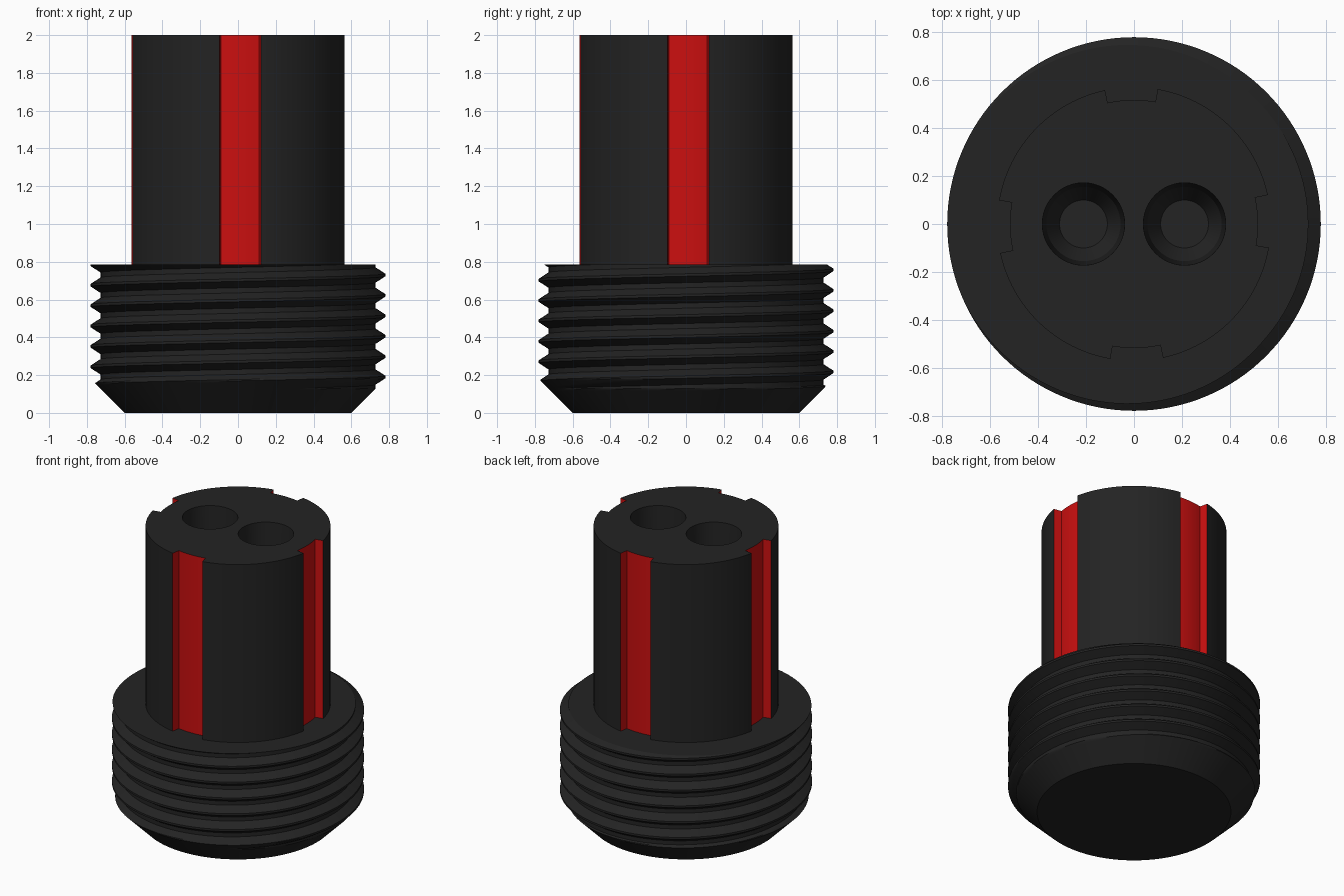
import bpy, bmesh, math

if "Cube" in bpy.data.objects:
    bpy.data.objects.remove(bpy.data.objects["Cube"])

TAU = 2 * math.pi


def material(name, rgb):
    m = bpy.data.materials.new(name)
    m.diffuse_color = (*rgb, 1)
    m.use_nodes = True
    m.node_tree.nodes["Principled BSDF"].inputs["Base Color"].default_value = m.diffuse_color
    return m


BLACK = material("black plastic", (0.017, 0.017, 0.017))
RED = material("red groove", (0.6, 0.005, 0.005))


def make(name, bm, mats):
    bmesh.ops.recalc_face_normals(bm, faces=bm.faces)
    me = bpy.data.meshes.new(name)
    bm.to_mesh(me)
    bm.free()
    ob = bpy.data.objects.new(name, me)
    bpy.context.collection.objects.link(ob)
    for m in mats:
        me.materials.append(m)
    return ob


def select_only(ob):
    bpy.ops.object.select_all(action='DESELECT')
    ob.select_set(True)
    bpy.context.view_layer.objects.active = ob


# Threaded base: helical ridges, cut flat on top and chamfered below
TOP, PITCH, ROOT, CREST = 0.785, 0.108, 0.728, 0.78
PHASE = 0.73            # height of a crest on the +x side
N, SUB, TURNS = 128, 16, 11


def thread_radius(z, ang):
    f = ((z - PHASE) / PITCH - ang / TAU) % 1.0
    d = min(f, 1 - f)   # distance from crest in turns
    t = min(max((d - 0.0625) / 0.3125, 0), 1)
    return CREST + (ROOT - CREST) * t


bm = bmesh.new()
cols = []
for i in range(N):
    ang = TAU * i / N
    col = []
    for j in range(TURNS * SUB + 1):
        z = PHASE + PITCH * (ang / TAU + j / SUB - 9)
        z = min(max(z, 0), TOP)
        r = min(thread_radius(z, ang), 0.6 + z)
        col.append(bm.verts.new((r * math.cos(ang), r * math.sin(ang), z)))
    cols.append(col)
for i in range(N):
    a, b = cols[i], cols[(i + 1) % N]
    shift = SUB if i == N - 1 else 0     # last column joins one turn higher
    for j in range(TURNS * SUB - shift):
        bm.faces.new((a[j], b[j + shift], b[j + shift + 1], a[j + 1]))
bmesh.ops.remove_doubles(bm, verts=bm.verts, dist=1e-5)
bmesh.ops.delete(bm, geom=[v for v in bm.verts if not v.link_faces], context='VERTS')
for z in (0, TOP):
    rim = [v for v in bm.verts if abs(v.co.z - z) < 1e-5]
    rim.sort(key=lambda v: math.atan2(v.co.y, v.co.x))
    bm.faces.new(rim)
base = make("threaded_base", bm, [BLACK])

# Shaft: round outline with four radial-walled grooves
R, FLOOR, HALF, TURN = 0.572, 0.518, math.radians(11.1), math.radians(1.15)
outline = []
for q in range(4):
    c = q * TAU / 4 + TURN
    outline += [(FLOOR, c - HALF + 2 * HALF * k / 8) for k in range(9)]
    span = TAU / 4 - 2 * HALF
    outline += [(R, c + HALF + span * k / 24) for k in range(25)]
bm = bmesh.new()
rings = [[bm.verts.new((r * math.cos(a), r * math.sin(a), z)) for r, a in outline]
         for z in (TOP - 0.002, 2.0)]
lo, hi = rings
for i in range(len(outline)):
    k = (i + 1) % len(outline)
    f = bm.faces.new((lo[i], lo[k], hi[k], hi[i]))
    if min(outline[i][0], outline[k][0]) < R:
        f.material_index = 1
bm.faces.new(hi)
bm.faces.new(lo[::-1])
shaft = make("grooved_shaft", bm, [BLACK, RED])

# Two blind holes in the shaft top
for x in (-0.211, 0.211):
    bm = bmesh.new()
    prof = [(0.174, 2.05), (0.172, 2.0), (0.155, 1.5), (0.1, 1.4)]
    rings = [[bm.verts.new((x + r * math.cos(TAU * i / 48), r * math.sin(TAU * i / 48), z))
              for i in range(48)] for r, z in prof]
    for a, b in zip(rings, rings[1:]):
        for i in range(48):
            k = (i + 1) % 48
            bm.faces.new((a[i], a[k], b[k], b[i]))
    bm.faces.new(rings[0])
    bm.faces.new(rings[-1])
    cutter = make("hole_cutter", bm, [BLACK])
    cutter.hide_render = True
    mod = shaft.modifiers.new("hole", 'BOOLEAN')
    mod.operation = 'DIFFERENCE'
    mod.solver = 'EXACT'
    mod.object = cutter
    select_only(shaft)
    bpy.ops.object.modifier_apply(modifier=mod.name)
    bpy.data.objects.remove(cutter)

for ob in (base, shaft):
    select_only(ob)
    bpy.ops.object.shade_smooth_by_angle(angle=math.radians(25))
